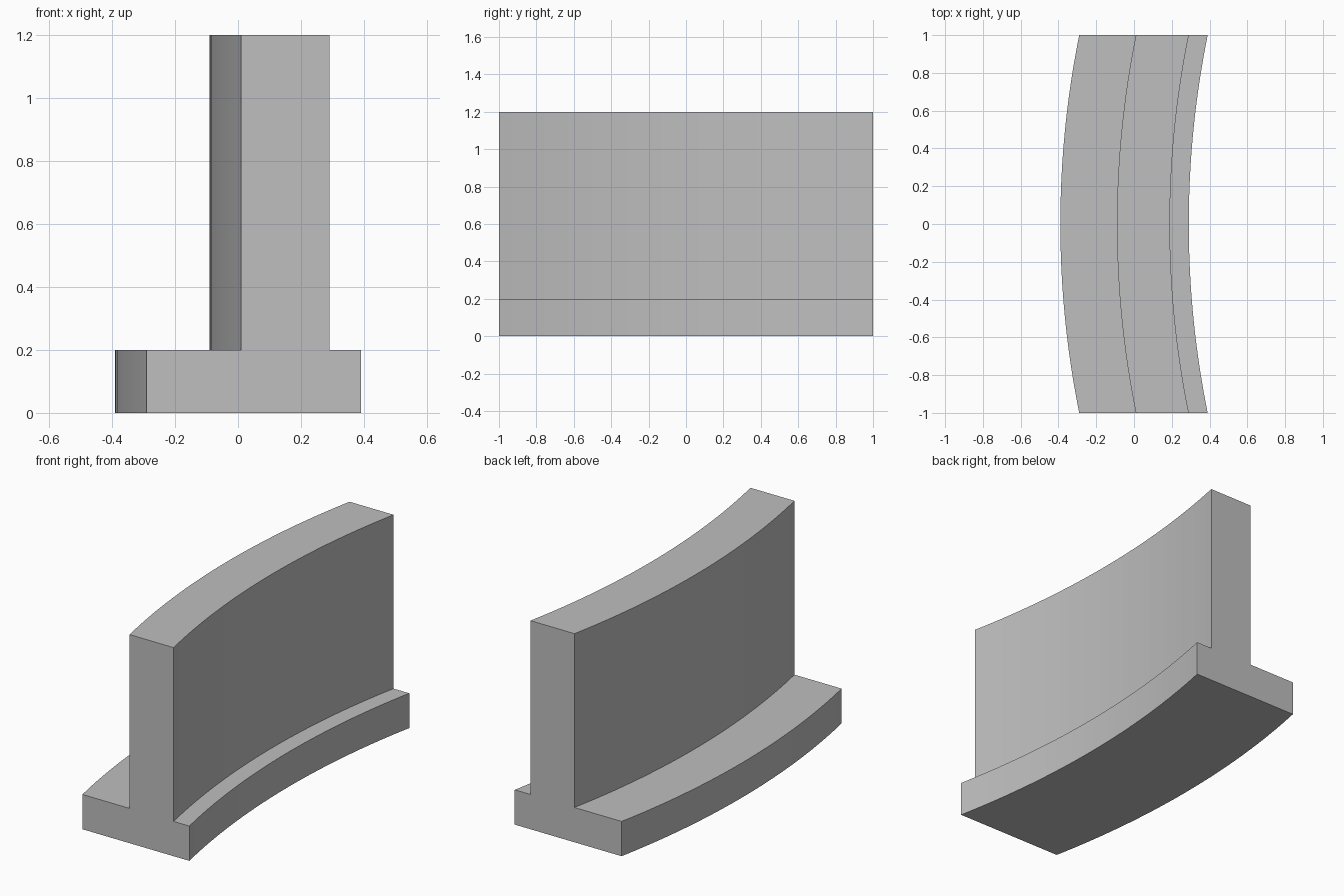
import bpy
import bmesh
import math

default = bpy.data.objects.get("Cube")
if default:
    bpy.data.objects.remove(default, do_unlink=True)

# Plain grey material
grey = bpy.data.materials.new("concrete_grey")
grey.use_nodes = True
colour = (0.52, 0.52, 0.52, 1)
grey.diffuse_color = colour
grey.node_tree.nodes["Principled BSDF"].inputs["Base Color"].default_value = colour

# Gentle arc in plan: ends at y = -1 and 1, bowed towards -x in the middle
HALF, BOW, STEPS = 1.0, 0.1, 32
RADIUS = (HALF ** 2 + BOW ** 2) / (2 * BOW)
SWEEP = math.asin(HALF / RADIUS)


def arc_point(i):
    a = SWEEP * (2 * i / STEPS - 1)
    return RADIUS * (1 - math.cos(a)), RADIUS * math.sin(a)


# Cross-section (x, z): wide footing with an offset upright wall
section = [(-0.39, 0), (0.29, 0), (0.29, 0.2), (0.19, 0.2),
           (0.19, 1.2), (-0.09, 1.2), (-0.09, 0.2), (-0.39, 0.2)]

# Sweep the section along the arc, keeping the ends square to y
bm = bmesh.new()
rings = []
for i in range(STEPS + 1):
    dx, y = arc_point(i)
    rings.append([bm.verts.new((x + dx, y, z)) for x, z in section])
for a, b in zip(rings, rings[1:]):
    for k in range(len(section)):
        n = (k + 1) % len(section)
        bm.faces.new((a[k], a[n], b[n], b[k]))
bm.faces.new(rings[0])
bm.faces.new(rings[-1][::-1])
bmesh.ops.recalc_face_normals(bm, faces=bm.faces)

mesh = bpy.data.meshes.new("curved_retaining_wall")
bm.to_mesh(mesh)
bm.free()
mesh.materials.append(grey)
wall = bpy.data.objects.new("curved_retaining_wall", mesh)
bpy.context.collection.objects.link(wall)
